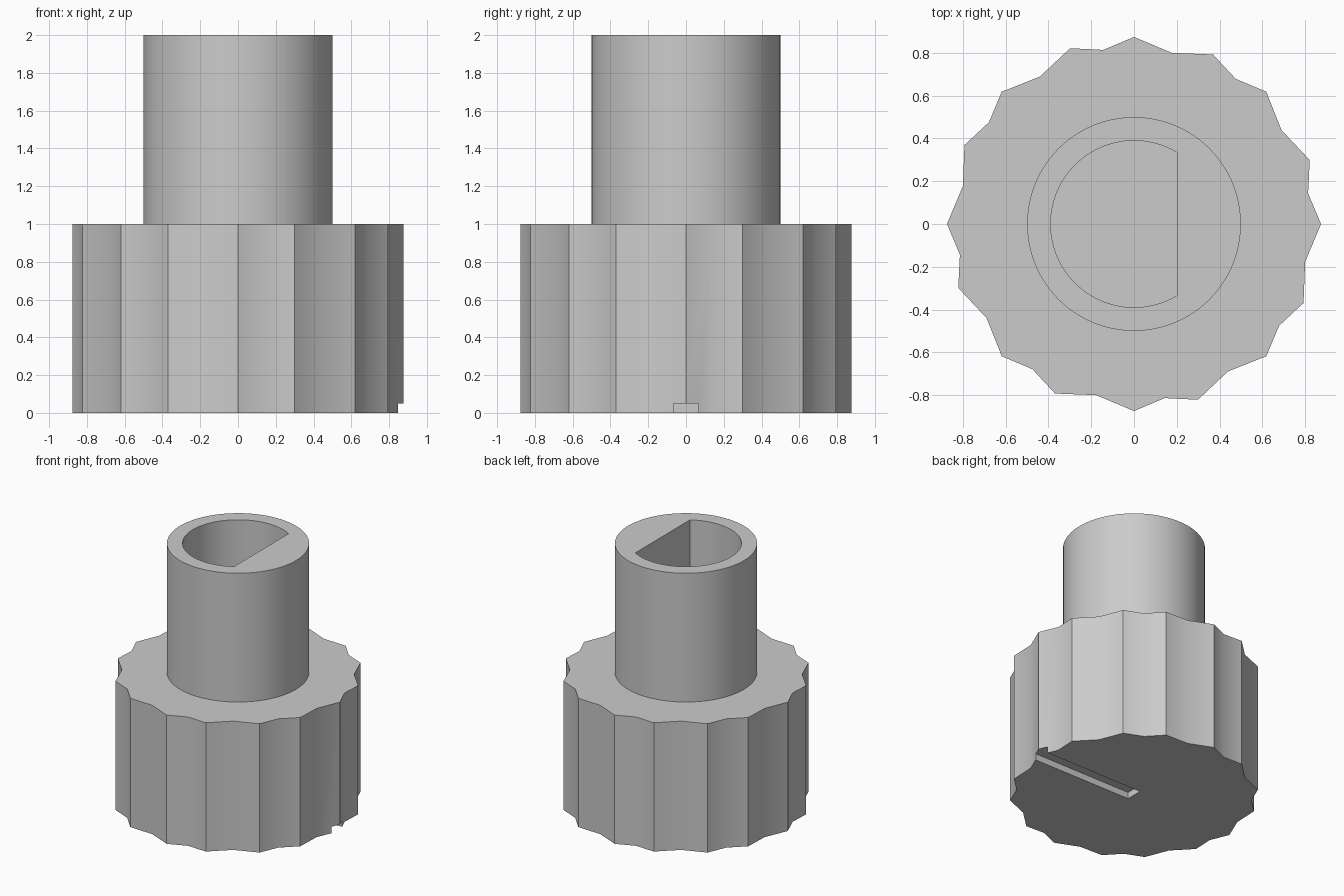
import bpy, bmesh, math

if "Cube" in bpy.data.objects:
    bpy.data.objects.remove(bpy.data.objects["Cube"])

grey = bpy.data.materials.new("plain grey")
grey.diffuse_color = (0.6, 0.6, 0.6, 1)
grey.use_nodes = True
grey.node_tree.nodes["Principled BSDF"].inputs["Base Color"].default_value = grey.diffuse_color


def make_object(name, bm):
    bmesh.ops.recalc_face_normals(bm, faces=bm.faces)
    mesh = bpy.data.meshes.new(name)
    bm.to_mesh(mesh)
    bm.free()
    mesh.materials.append(grey)
    obj = bpy.data.objects.new(name, mesh)
    bpy.context.collection.objects.link(obj)
    return obj


def activate(obj):
    bpy.ops.object.select_all(action='DESELECT')
    obj.select_set(True)
    bpy.context.view_layer.objects.active = obj


def smooth(obj):
    activate(obj)
    bpy.ops.object.shade_smooth_by_angle(angle=math.radians(30))


def ring(bm, polar, z):
    return [bm.verts.new((r * math.cos(a), r * math.sin(a), z)) for a, r in polar]


def bridge(bm, a, b):
    n = len(a)
    for i in range(n):
        j = (i + 1) % n
        bm.faces.new((a[i], a[j], b[j], b[i]))


# Fluted grip: ridges at uneven 20/25 degree steps, shallow valleys between
outline = []
for quarter in range(4):
    for deg, r in ((0, 0.875), (10, 0.827), (20, 0.875), (32.5, 0.818),
                   (45, 0.875), (55, 0.829), (65, 0.875), (77.5, 0.82)):
        outline.append((math.radians(deg + 90 * quarter), r))
bm = bmesh.new()
low, high = ring(bm, outline, 0), ring(bm, outline, 1)
bridge(bm, low, high)
bm.faces.new(low)
bm.faces.new(high)
grip = make_object("fluted_grip", bm)

# Pointer groove in the underside, from the centre out to the rim
bm = bmesh.new()
bmesh.ops.create_cube(bm, size=1)
bmesh.ops.scale(bm, vec=(1.0, 0.13, 0.1), verts=bm.verts)
bmesh.ops.translate(bm, vec=(0.5, 0, 0), verts=bm.verts)
cutter = make_object("groove_cutter", bm)
cutter.hide_render = True
activate(grip)
mod = grip.modifiers.new("groove", 'BOOLEAN')
mod.operation = 'DIFFERENCE'
mod.solver = 'EXACT'
mod.object = cutter
bpy.ops.object.modifier_apply(modifier=mod.name)
bpy.data.objects.remove(cutter, do_unlink=True)
smooth(grip)

# Round stem with a D-shaped bore; the grip's top closes the bore
OUTER, BORE, FLAT = 0.5, 0.39, 0.2
corner = math.acos(FLAT / BORE)
angles = sorted([math.radians(4 * i) for i in range(-45, 45)] + [corner, -corner])
outer = [(a, OUTER) for a in angles]
inner = [(a, FLAT / math.cos(a) if abs(a) <= corner else BORE) for a in angles]
bm = bmesh.new()
loops = [ring(bm, outer, 1), ring(bm, outer, 2), ring(bm, inner, 2), ring(bm, inner, 1)]
for a, b in zip(loops, loops[1:]):
    bridge(bm, a, b)
stem = make_object("stem", bm)
# Outer wall must face outwards on this open shell
if stem.data.polygons[0].normal.dot(stem.data.polygons[0].center) < 0:
    stem.data.flip_normals()
smooth(stem)
